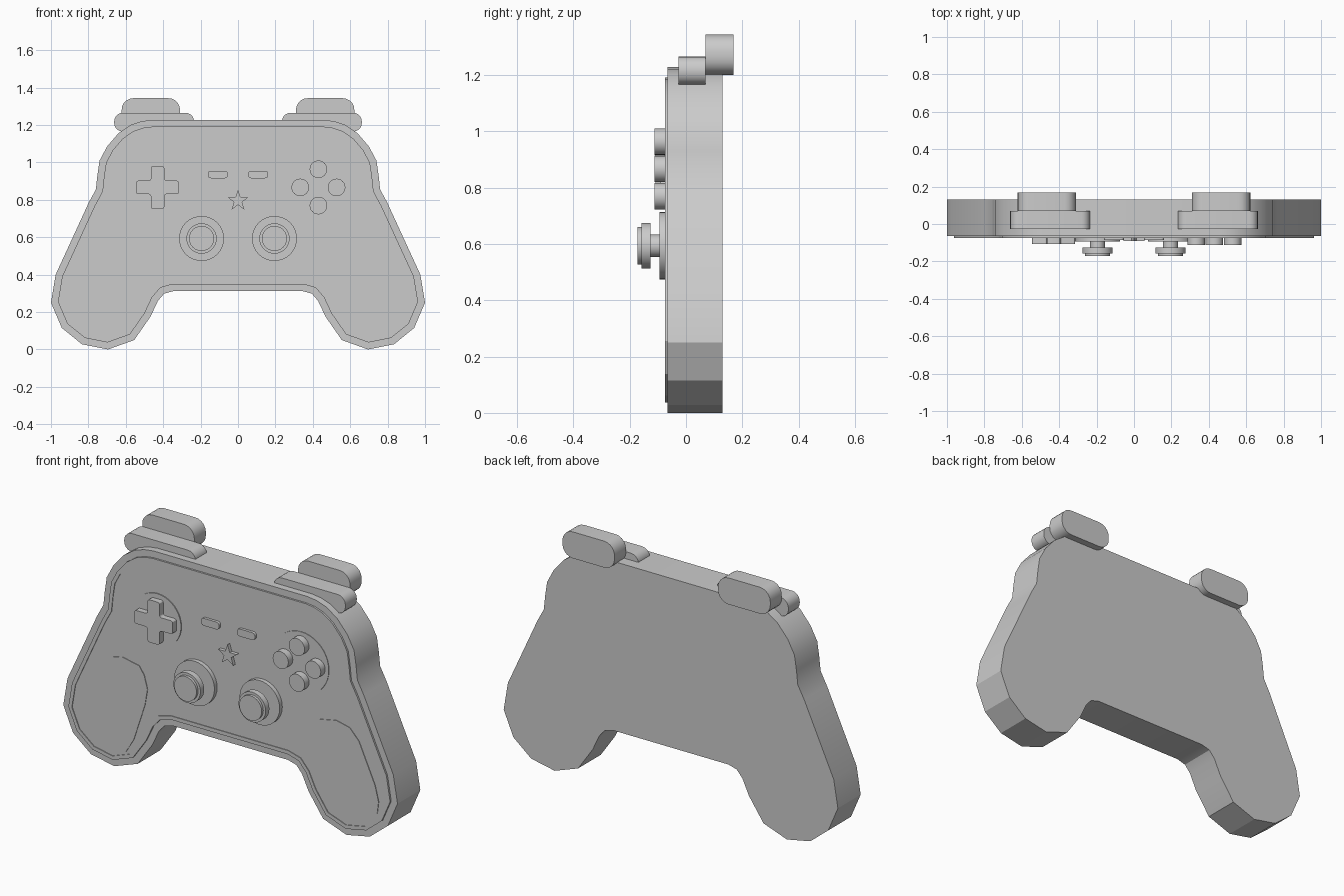
import bpy, bmesh, math
from mathutils import Vector

if "Cube" in bpy.data.objects:
    bpy.data.objects.remove(bpy.data.objects["Cube"])

grey = bpy.data.materials.new("plain_grey")
grey.diffuse_color = (0.6, 0.6, 0.6, 1)
grey.use_nodes = True
grey.node_tree.nodes["Principled BSDF"].inputs["Base Color"].default_value = grey.diffuse_color


def finish(name, bm):
    bmesh.ops.recalc_face_normals(bm, faces=bm.faces)
    me = bpy.data.meshes.new(name)
    bm.to_mesh(me)
    bm.free()
    me.materials.append(grey)
    ob = bpy.data.objects.new(name, me)
    bpy.context.collection.objects.link(ob)
    bpy.context.view_layer.objects.active = ob
    bpy.ops.object.select_all(action='DESELECT')
    ob.select_set(True)
    bpy.ops.object.shade_smooth_by_angle(angle=math.radians(25))
    return ob


def prism(name, pts, front, back):
    """Solid from an x-z outline between two y depths."""
    bm = bmesh.new()
    a = [bm.verts.new((x, front, z)) for x, z in pts]
    b = [bm.verts.new((x, back, z)) for x, z in pts]
    bm.faces.new(a)
    bm.faces.new(b[::-1])
    for i in range(len(a)):
        j = (i + 1) % len(a)
        bm.faces.new((a[i], b[i], b[j], a[j]))
    return finish(name, bm)


def band(name, outer, inner, front, back):
    """Closed ring between two matching outlines."""
    bm = bmesh.new()
    loops = [[bm.verts.new((x, y, z)) for x, z in pts]
             for pts, y in ((outer, back), (outer, front), (inner, front), (inner, back))]
    n = len(outer)
    for k in range(4):
        p, q = loops[k], loops[(k + 1) % 4]
        for i in range(n):
            j = (i + 1) % n
            bm.faces.new((p[i], p[j], q[j], q[i]))
    return finish(name, bm)


def circle(cx, cz, r, n=32):
    return [(cx + r * math.cos(2 * math.pi * i / n), cz + r * math.sin(2 * math.pi * i / n))
            for i in range(n)]


def rounded(pts, r, n=5):
    """Round the right-angled corners of an outline."""
    out = []
    for i, p in enumerate(pts):
        p = Vector(p)
        d1 = (Vector(pts[i - 1]) - p).normalized()
        d2 = (Vector(pts[(i + 1) % len(pts)]) - p).normalized()
        c = p + r * (d1 + d2)
        for k in range(n + 1):
            t = math.pi / 2 * k / n
            out.append(tuple(c - r * (d2 * math.cos(t) + d1 * math.sin(t))))
    return out


def rect(x0, x1, z0, z1, r):
    return rounded([(x0, z0), (x1, z0), (x1, z1), (x0, z1)], r)


def inset(pts, d):
    """Mitred inward offset of a clockwise outline."""
    out = []
    for i, p in enumerate(pts):
        p = Vector(p)
        e1 = (p - Vector(pts[i - 1])).normalized()
        e2 = (Vector(pts[(i + 1) % len(pts)]) - p).normalized()
        n1, n2 = Vector((e1.y, -e1.x)), Vector((e2.y, -e2.x))
        out.append(tuple(p + (n1 + n2) * (d / (1 + n1.dot(n2)))))
    return out


# Body shell, right half clockwise from the top, mirrored
half = [(0.46, 1.227), (0.515, 1.22), (0.575, 1.2), (0.64, 1.155), (0.7, 1.085),
        (0.74, 1.01), (0.752, 0.93), (0.76, 0.855), (0.798, 0.785), (0.975, 0.4),
        (1.0, 0.25), (0.942, 0.115), (0.835, 0.028), (0.695, 0.0), (0.555, 0.05),
        (0.468, 0.175), (0.428, 0.26), (0.395, 0.298), (0.345, 0.312)]
outline = half + [(-x, z) for x, z in reversed(half)]
prism("body_shell", outline, -0.065, 0.13)

# Raised trim band and the face panel inside it
rim, panel = inset(outline, 0.036), inset(outline, 0.056)
band("trim_band", rim, panel, -0.075, -0.06)
prism("face_panel", panel, -0.071, -0.06)

# Grip pads, shoulder buttons, triggers and thumb sticks on both sides
pad = [(0.64, 0.608), (0.54, 0.588), (0.51, 0.545), (0.49, 0.473), (0.505, 0.385),
       (0.572, 0.18), (0.62, 0.1), (0.70, 0.078), (0.825, 0.1), (0.885, 0.17),
       (0.893, 0.235), (0.872, 0.318), (0.775, 0.532), (0.72, 0.59)]
for side, s in (("right", 1), ("left", -1)):
    def flip(pts):
        return [(s * x, z) for x, z in pts]
    prism(side + "_grip_pad", flip(pad), -0.0745, -0.065)
    prism(side + "_bumper", flip(rect(0.235, 0.662, 1.165, 1.265, 0.046)), -0.027, 0.07)
    prism(side + "_trigger", flip(rect(0.31, 0.622, 1.2, 1.343, 0.062)), 0.07, 0.168)
    prism(side + "_menu_button", flip(rect(0.054, 0.161, 0.915, 0.955, 0.016)), -0.086, -0.065)
    for part, r, front, back in (("base", 0.12, -0.094, -0.065), ("stem", 0.04, -0.13, -0.09),
                                 ("cap", 0.081, -0.158, -0.126), ("top", 0.067, -0.172, -0.157)):
        prism(f"{side}_stick_{part}", circle(s * 0.195, 0.593, r), front, back)

# Direction pad on its disc
cx, cz, a, w = -0.43, 0.866, 0.115, 0.036
prism("direction_pad_disc", circle(cx, cz, 0.142, 40), -0.076, -0.065)
cross = [(-w, -a), (w, -a), (w, -w), (a, -w), (a, w), (w, w),
         (w, a), (-w, a), (-w, w), (-a, w), (-a, -w), (-w, -w)]
prism("direction_pad", rounded([(cx + x, cz + z) for x, z in cross], 0.012, 3), -0.108, -0.07)

# Four action buttons on their disc
prism("action_disc", circle(0.43, cz, 0.165, 40), -0.074, -0.065)
for i in range(4):
    t = i * math.pi / 2
    prism(f"action_button_{i + 1}",
          circle(0.43 + 0.097 * math.cos(t), cz + 0.097 * math.sin(t), 0.047, 24), -0.112, -0.07)

# Star-shaped centre button
star = []
for i in range(10):
    r, t = (0.058, 0.023)[i % 2], math.pi / 2 + i * math.pi / 5
    star.append((r * math.cos(t), 0.795 + r * math.sin(t)))
prism("star_button", star, -0.09, -0.065)
